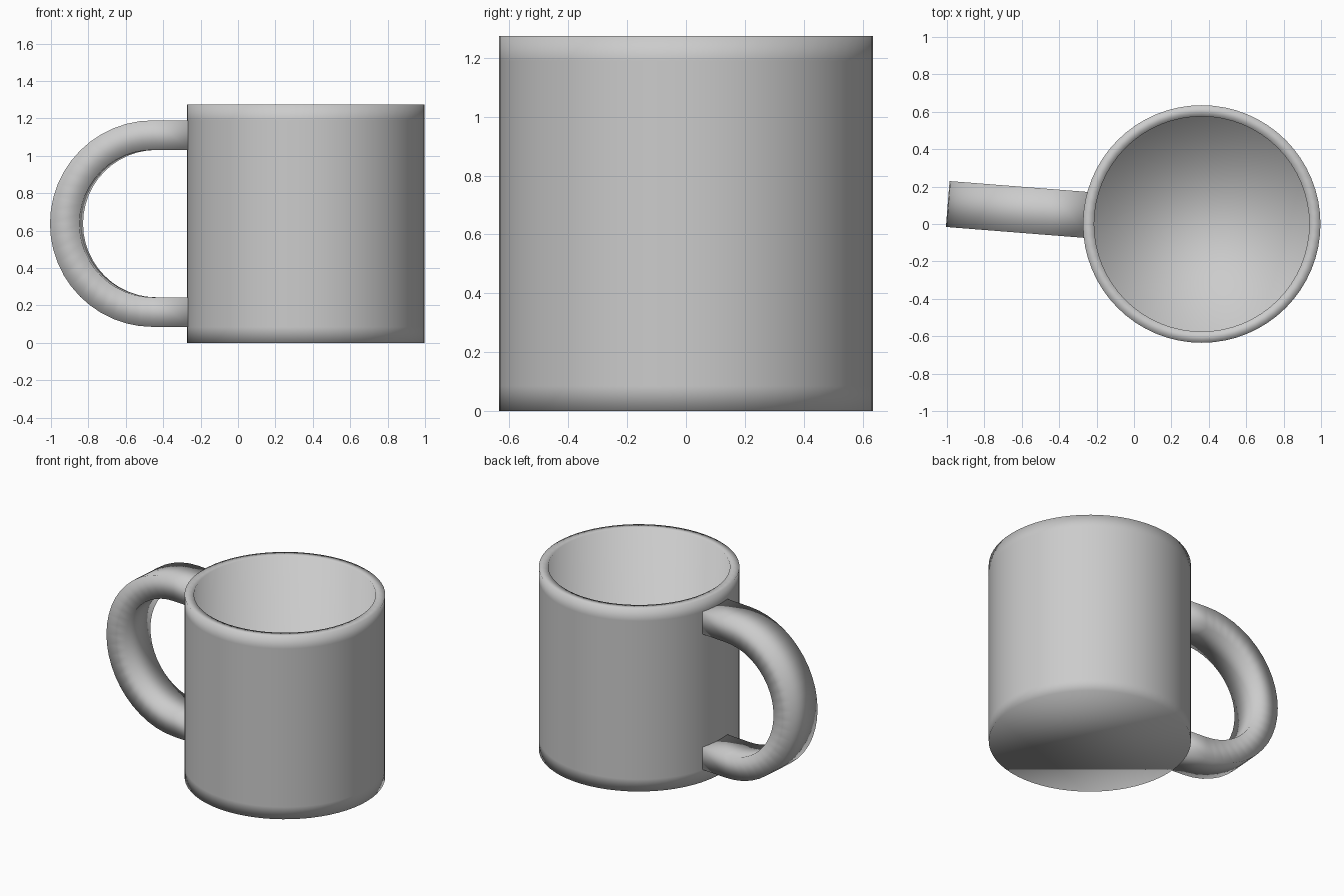
import bpy, bmesh
from math import sin, cos, pi, radians
from mathutils import Matrix

if "Cube" in bpy.data.objects:
    bpy.data.objects.remove(bpy.data.objects["Cube"])

CX = 0.362            # cup axis
R, R_IN, H = 0.635, 0.575, 1.275
SEG = 64


def finish(bm, name):
    bmesh.ops.recalc_face_normals(bm, faces=bm.faces)
    mesh = bpy.data.meshes.new(name)
    bm.to_mesh(mesh)
    bm.free()
    mesh.shade_smooth()
    obj = bpy.data.objects.new(name, mesh)
    bpy.context.collection.objects.link(obj)
    return obj


def loft(name, rings):
    """Bridge equal-sized closed rings in order and cap both ends."""
    bm = bmesh.new()
    loops = [[bm.verts.new(p) for p in ring] for ring in rings]
    n = len(loops[0])
    for a, b in zip(loops, loops[1:]):
        for i in range(n):
            j = (i + 1) % n
            bm.faces.new((a[i], a[j], b[j], b[i]))
    bm.faces.new(loops[0])
    bm.faces.new(loops[-1])
    return finish(bm, name)


# Cup: underside, outer wall with support loops, flat rim, inner wall, floor
profile = [(R, 0), (R, 0.085), (R, 1.19), (R, H), (R_IN, H), (R_IN, 0.06)]
cup = loft("cup_body", [
    [(r * cos(2 * pi * i / SEG), r * sin(2 * pi * i / SEG), z) for i in range(SEG)]
    for r, z in profile])
cup.location.x = CX

# Handle: rectangular strap swept along a D-shaped path, ends buried in the wall
ARC_X, MID_Z, R_OUT, R_INN, HALF_W = 0.81, 0.6375, 0.552, 0.394, 0.123
STEPS = 24


def section(x, angle):
    dx, dz = (cos(angle), sin(angle))
    return [(-(x + r * dx), y, MID_Z + r * dz)
            for r, y in ((R_OUT, -HALF_W), (R_OUT, HALF_W),
                         (R_INN, HALF_W), (R_INN, -HALF_W))]


rings = [section(0.605, pi / 2)]
rings += [section(ARC_X, pi / 2 - pi * i / STEPS) for i in range(STEPS + 1)]
rings += [section(0.605, -pi / 2)]
handle = loft("handle", rings)
# The handle points slightly off the x axis, radially from the cup
handle.matrix_world = Matrix.Translation((CX, 0, 0)) @ Matrix.Rotation(radians(-4.5), 4, 'Z')
